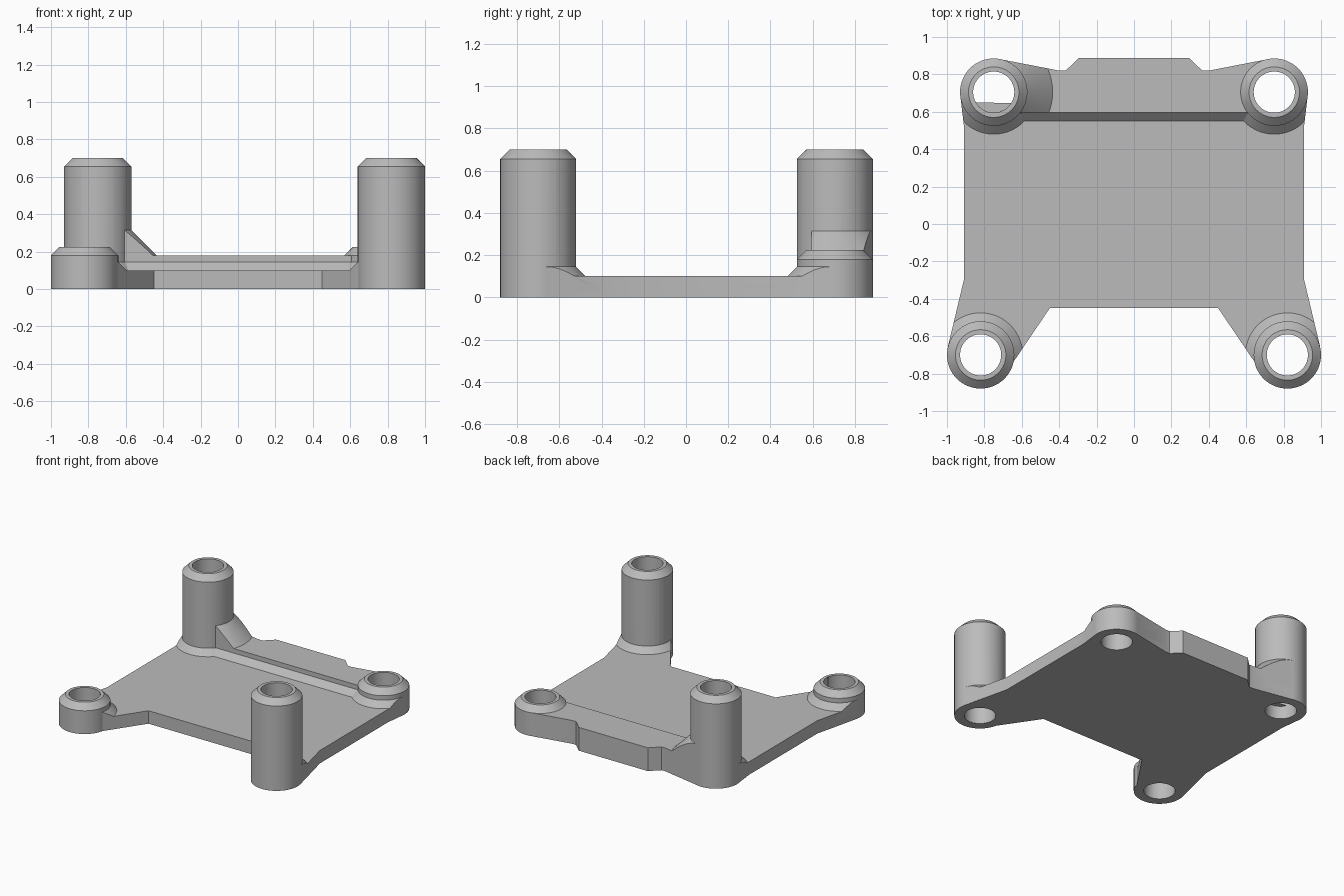
import bpy, bmesh, math
from mathutils import Matrix

if "Cube" in bpy.data.objects:
    bpy.data.objects.remove(bpy.data.objects["Cube"], do_unlink=True)

grey = bpy.data.materials.new("plain_grey")
grey.use_nodes = True
colour = (0.5, 0.5, 0.5, 1)
grey.diffuse_color = colour
grey.node_tree.nodes["Principled BSDF"].inputs["Base Color"].default_value = colour

THICK, STRIP, R, BEVEL, HOLE = 0.10, 0.18, 0.18, 0.045, 0.11
LOW, TALL = 0.225, 0.70
STRIP_Y = 0.595


def finish(name, bm):
    bmesh.ops.recalc_face_normals(bm, faces=bm.faces)
    mesh = bpy.data.meshes.new(name)
    bm.to_mesh(mesh)
    bm.free()
    mesh.materials.append(grey)
    ob = bpy.data.objects.new(name, mesh)
    bpy.context.collection.objects.link(ob)
    return ob


def prism(name, points, offset):
    """Extrude a closed 3D polygon along an offset vector."""
    bm = bmesh.new()
    face = bm.faces.new([bm.verts.new(p) for p in points])
    out = bmesh.ops.extrude_face_region(bm, geom=[face])
    verts = [g for g in out["geom"] if isinstance(g, bmesh.types.BMVert)]
    bmesh.ops.translate(bm, verts=verts, vec=offset)
    return finish(name, bm)


def lathe(name, profile, centre, steps=64):
    """Solid of revolution from (radius, height) rings, capped at both ends."""
    bm = bmesh.new()
    rings = []
    for r, z in profile:
        angles = [2 * math.pi * i / steps for i in range(steps)]
        rings.append([bm.verts.new((centre[0] + r * math.cos(a),
                                    centre[1] + r * math.sin(a), z)) for a in angles])
    for a, b in zip(rings, rings[1:]):
        for i in range(steps):
            j = (i + 1) % steps
            bm.faces.new((a[i], a[j], b[j], b[i]))
    bm.faces.new(rings[0][::-1])
    bm.faces.new(rings[-1])
    return finish(name, bm)


def combine(target, other, operation):
    """Apply a boolean and remove the helper."""
    mod = target.modifiers.new("cut", "BOOLEAN")
    mod.operation, mod.solver, mod.object = operation, "EXACT", other
    bpy.context.view_layer.objects.active = target
    bpy.ops.object.modifier_apply(modifier=mod.name)
    bpy.data.objects.remove(other, do_unlink=True)


# Outline of the plate: the left half, mirrored to the right
half = [(0.45, -0.45), (0.643, -0.735), (0.82, -0.70), (0.996, -0.66),
        (0.91, -0.30), (0.91, 0.53), (0.928, 0.68), (0.75, 0.705),
        (0.715, 0.881), (0.40, 0.82), (0.365, 0.82), (0.295, 0.887)]
outline = half + [(-x, y) for x, y in reversed(half)]

plate = prism("mounting_plate", [(x, y, 0) for x, y in outline], (0, 0, THICK))

# Raised rear strip with a sloped foot
profile = [(0.50, 0.05), (0.55, THICK), (STRIP_Y, THICK + BEVEL), (STRIP_Y, STRIP),
           (0.95, STRIP), (0.95, 0.05)]
raised = prism("rear_strip", [(-0.75, y, z) for y, z in profile], (1.5, 0, 0))

# Curved gusset beside the tall rear post
gusset = lathe("gusset", [(0.395, 0.10), (0.17, 0.325)], (-0.75, 0.705))
limits = [(-0.75, STRIP_Y), (0, STRIP_Y), (0, 1), (-0.75, 1)]
combine(gusset, prism("limit", [(x, y, 0.05) for x, y in limits], (0, 0, 1)), "INTERSECT")
combine(raised, gusset, "UNION")

# Sloped collars around the feet of the posts
posts = [(-0.82, -0.70, LOW), (0.82, -0.70, TALL), (-0.75, 0.705, TALL), (0.75, 0.705, LOW)]
for x, y, top in posts:
    combine(raised, lathe("collar", [(R + 0.095, 0.05), (R - 0.005, 0.15)], (x, y)), "UNION")

# Trim the raised parts to the outline and join them to the plate
combine(raised, prism("trim", [(x, y, -0.1) for x, y in outline], (0, 0, 1)), "INTERSECT")
combine(plate, raised, "UNION")

# Chamfered posts, then through holes
for x, y, top in posts:
    rings = [(R, 0), (R, top - BEVEL), (R - BEVEL, top)]
    combine(plate, lathe("post", rings, (x, y)), "UNION")
for x, y, top in posts:
    combine(plate, lathe("bore", [(HOLE, -0.1), (HOLE, 1)], (x, y)), "DIFFERENCE")

# Smooth round walls, crisp edges
bpy.ops.object.select_all(action="DESELECT")
plate.select_set(True)
bpy.context.view_layer.objects.active = plate
bpy.ops.object.shade_smooth_by_angle(angle=math.radians(25))
